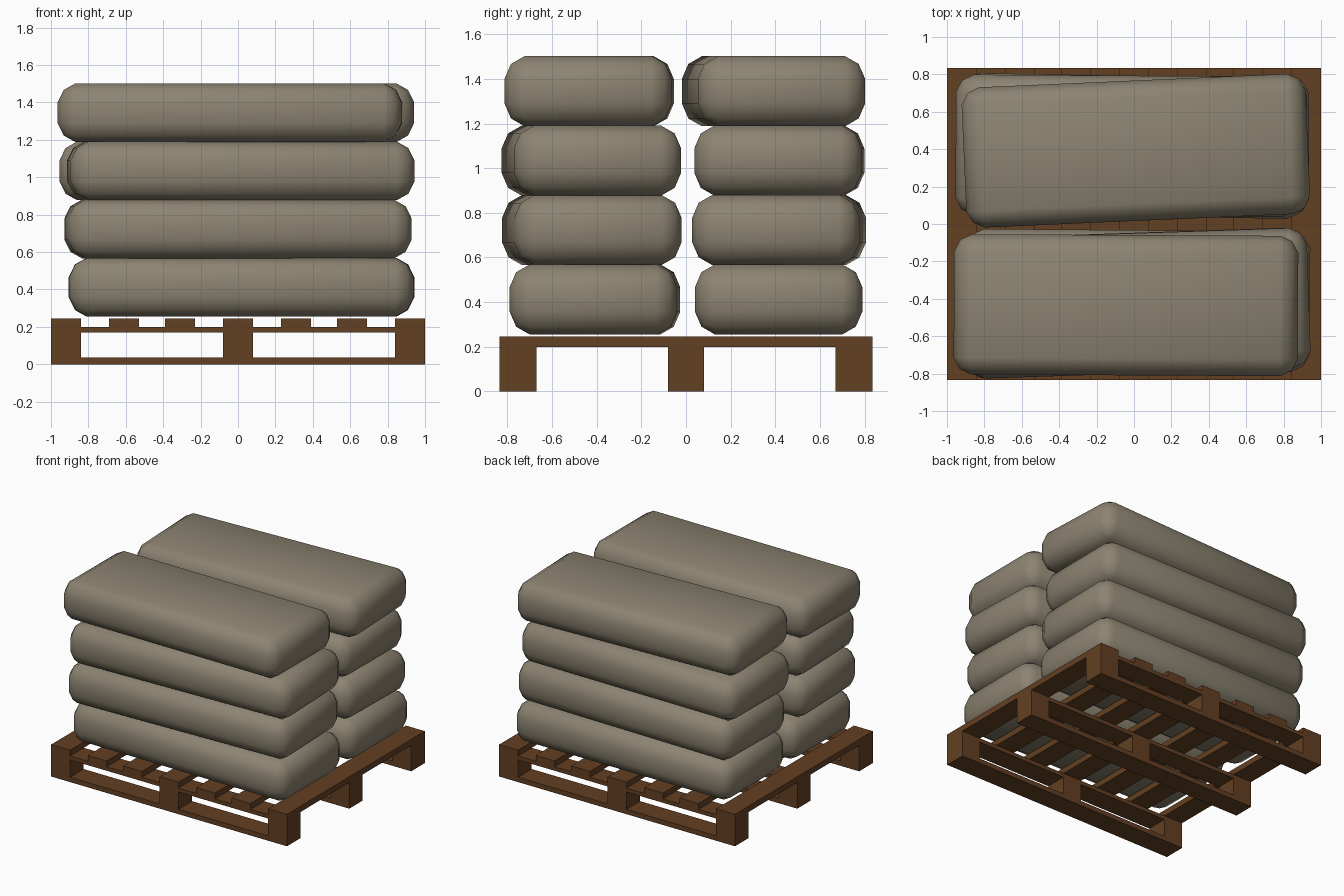
import bpy, bmesh, math
from mathutils import Matrix, Vector

if "Cube" in bpy.data.objects:
    bpy.data.objects.remove(bpy.data.objects["Cube"])


def material(name, rgb):
    m = bpy.data.materials.new(name)
    m.diffuse_color = (*rgb, 1)
    m.use_nodes = True
    m.node_tree.nodes["Principled BSDF"].inputs["Base Color"].default_value = m.diffuse_color
    return m


wood = material("brown wood", (0.125, 0.050, 0.016))
sack_cloth = material("grey beige sack", (0.262, 0.228, 0.166))


def make_object(name, bm, mat):
    bmesh.ops.recalc_face_normals(bm, faces=bm.faces)
    me = bpy.data.meshes.new(name)
    bm.to_mesh(me)
    bm.free()
    me.materials.append(mat)
    ob = bpy.data.objects.new(name, me)
    bpy.context.collection.objects.link(ob)
    return ob


def boards(name, boxes):
    """One object from several boxes given as (x0, x1, y0, y1, z0, z1)."""
    bm = bmesh.new()
    for x0, x1, y0, y1, z0, z1 in boxes:
        mat = Matrix.Translation(((x0 + x1) / 2, (y0 + y1) / 2, (z0 + z1) / 2)) \
            @ Matrix.Diagonal((x1 - x0, y1 - y0, z1 - z0, 1))
        bmesh.ops.create_cube(bm, size=1, matrix=mat)
    return make_object(name, bm, wood)


# Pallet: three runners along x, blocks, and deck boards along y
W = 0.835
rows = [(-W, -0.67), (-0.08, 0.08), (0.67, W)]
cols = [(-1, -0.84), (-0.08, 0.08), (0.84, 1)]
slats = [(-0.69, -0.53), (-0.39, -0.23), (0.23, 0.39), (0.53, 0.69)]
boards("bottom_runners", [(-1, 1, *r, 0, 0.037) for r in rows])
boards("pallet_blocks", [(*c, *r, 0.037, 0.17) for c in cols for r in rows])
boards("upper_runners", [(-1, 1, *r, 0.17, 0.2) for r in rows])
boards("deck_boards", [(*c, -W, W, 0.2, 0.245) for c in cols + slats])

# Sack: box cut 3 x 3 on every side, with edges and corners drawn in
FULL = Vector((0.92, 0.375, 0.157))    # middle of each side
EDGE = Vector((0.887, 0.346, 0.122))   # along the edges
CORNER = Vector((0.868, 0.332, 0.112))  # at the corners
INNER = Vector((0.825, 0.285, 0.055))  # inner grid lines


def sack_point(g):
    """Grid point with coordinates -2, -1, 1, 2 to a sack position."""
    outer = sum(abs(c) == 2 for c in g)
    size = (FULL, EDGE, CORNER)[outer - 1]
    return [math.copysign(size[i] if abs(c) == 2 else INNER[i], c)
            for i, c in enumerate(g)]


def sack(name, loc, yaw):
    bm = bmesh.new()
    verts = {}
    steps = (-2, -1, 1, 2)

    def vert(g):
        if g not in verts:
            verts[g] = bm.verts.new(sack_point(g))
        return verts[g]

    for axis in range(3):
        for side in (-2, 2):
            for i in range(3):
                for j in range(3):
                    quad = []
                    for a, b in ((i, j), (i + 1, j), (i + 1, j + 1), (i, j + 1)):
                        g = [steps[a], steps[b]]
                        g.insert(axis, side)
                        quad.append(vert(tuple(g)))
                    bm.faces.new(quad)
    ob = make_object(name, bm, sack_cloth)
    ob.location = loc
    ob.rotation_euler.z = math.radians(yaw)
    bpy.ops.object.select_all(action='DESELECT')
    ob.select_set(True)
    bpy.context.view_layer.objects.active = ob
    bpy.ops.object.shade_smooth_by_angle(angle=math.radians(60))


# Two stacks of four sacks, each slightly shifted and turned: x, y, yaw
front_stack = [(0.02, -0.408, -0.5), (0.0, -0.422, 1.9),
               (0.015, -0.424, 1.9), (-0.043, -0.434, -0.3)]
back_stack = [(0.015, 0.415, 0), (0.0, 0.417, -1.0),
              (-0.033, 0.418, -0.4), (0.01, 0.392, 2.5)]
for label, stack in (("front_sack", front_stack), ("back_sack", back_stack)):
    for n, (x, y, yaw) in enumerate(stack):
        sack(f"{label}_{n + 1}", (x, y, 0.412 + 0.311 * n), yaw)
